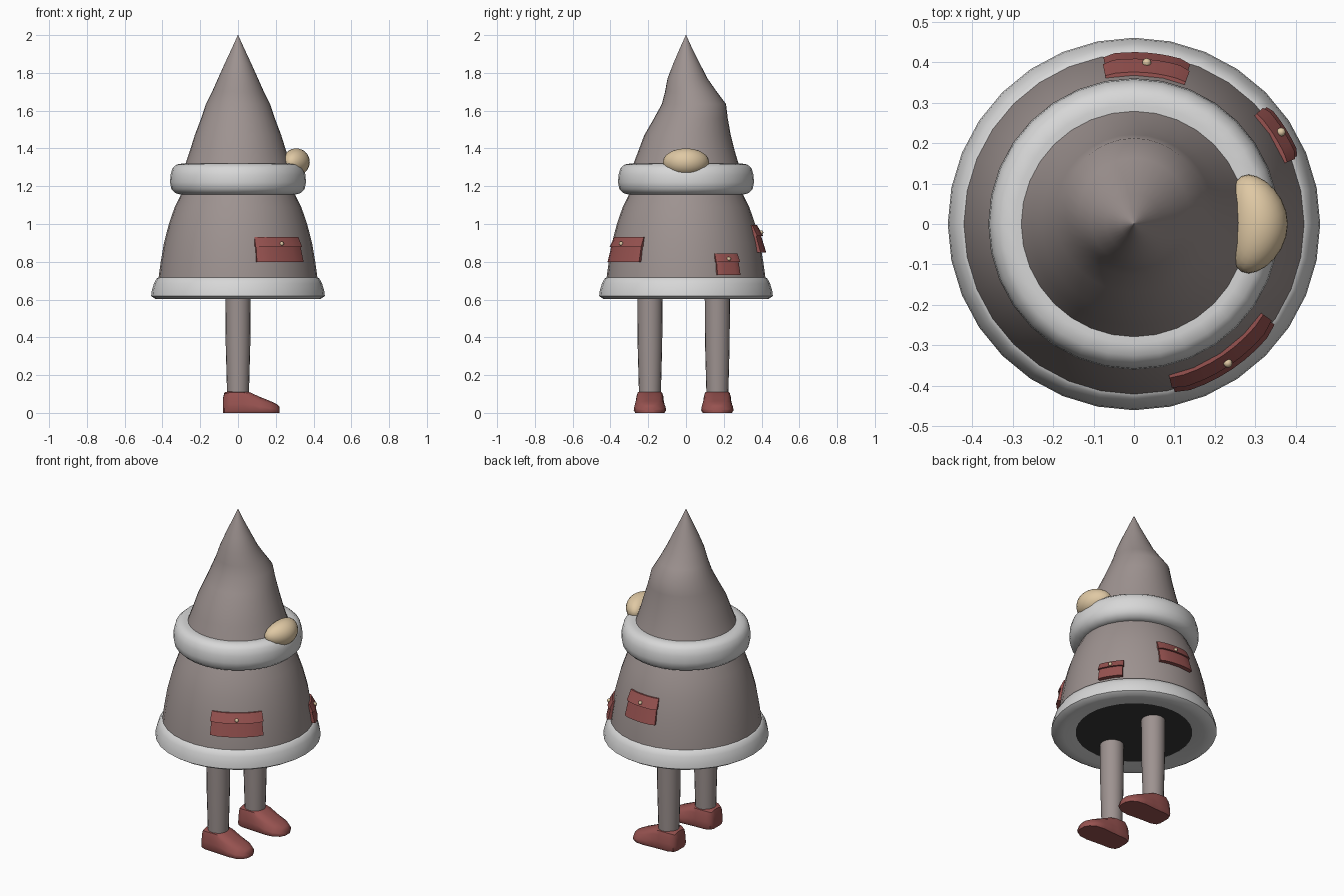
import bpy, bmesh, math
from mathutils import Vector

if "Cube" in bpy.data.objects:
    bpy.data.objects.remove(bpy.data.objects["Cube"])


def material(name, rgb):
    m = bpy.data.materials.new(name)
    m.diffuse_color = (*rgb, 1)
    m.use_nodes = True
    m.node_tree.nodes["Principled BSDF"].inputs["Base Color"].default_value = m.diffuse_color
    return m


CLOTH = material("mauve cloth", (0.34, 0.29, 0.28))
FUR = material("white fur", (0.68, 0.68, 0.68))
RED = material("dull red", (0.31, 0.085, 0.08))
SKIN = material("beige skin", (0.74, 0.58, 0.37))
DARK = material("dark lining", (0.04, 0.04, 0.04))


def finish(name, bm, mat, angle=50):
    bmesh.ops.recalc_face_normals(bm, faces=bm.faces)
    me = bpy.data.meshes.new(name)
    bm.to_mesh(me)
    bm.free()
    me.materials.append(mat)
    ob = bpy.data.objects.new(name, me)
    bpy.context.collection.objects.link(ob)
    bpy.ops.object.select_all(action='DESELECT')
    ob.select_set(True)
    bpy.context.view_layer.objects.active = ob
    bpy.ops.object.shade_smooth_by_angle(angle=math.radians(angle))
    return ob


def loft(bm, rings, close=False, caps=True):
    """Skin a list of closed rings of points."""
    vs = [[bm.verts.new(p) for p in ring] for ring in rings]
    n = len(vs[0])
    pairs = list(zip(vs, vs[1:])) + ([(vs[-1], vs[0])] if close else [])
    for a, b in pairs:
        for i in range(n):
            j = (i + 1) % n
            bm.faces.new((a[i], a[j], b[j], b[i]))
    if caps and not close:
        bm.faces.new(vs[0])
        bm.faces.new(vs[-1])


def circle(r, z, cx=0, cy=0, n=32):
    return [(cx + r * math.cos(2 * math.pi * i / n),
             cy + r * math.sin(2 * math.pi * i / n), z) for i in range(n)]


def lathe(name, profile, mat, close=False, caps=True, n=32, cx=0, angle=50):
    """Profile entries are (radius, z) or (radius, z, y offset)."""
    bm = bmesh.new()
    loft(bm, [circle(p[0], p[1], cx, p[2] if len(p) > 2 else 0, n) for p in profile], close, caps)
    return finish(name, bm, mat, angle)


# Coat, fur hem, dark underside
COAT = [(0.425, 0.66), (0.42, 0.72), (0.409, 0.80), (0.392, 0.90),
        (0.366, 1.00), (0.335, 1.09), (0.30, 1.16), (0.28, 1.20)]
lathe("coat", COAT, CLOTH, caps=False)
lathe("fur_hem", [(0.325, 0.612), (0.39, 0.602), (0.435, 0.602), (0.46, 0.618),
                  (0.457, 0.645), (0.445, 0.685), (0.43, 0.712), (0.415, 0.72),
                  (0.36, 0.71)], FUR, close=True)
lathe("underside", [(0.34, 0.613), (0.34, 0.618)], DARK)

# Fur collar and bent pointed hat
lathe("fur_collar", [(0.26, 1.17), (0.295, 1.153), (0.33, 1.163), (0.353, 1.185),
                     (0.36, 1.22), (0.357, 1.26), (0.347, 1.295), (0.325, 1.315),
                     (0.295, 1.32), (0.26, 1.317)], FUR, close=True)
lathe("hat", [(0.292, 1.28), (0.278, 1.32), (0.254, 1.39, 0.003), (0.229, 1.47, 0.008),
              (0.195, 1.56, 0.026), (0.170, 1.635, 0.042), (0.137, 1.70, 0.026),
              (0.106, 1.77, 0.008), (0.070, 1.85, 0.003), (0.035, 1.925), (0.001, 2.0)],
      CLOTH)

# Nose: ellipsoid with its ends bent back round the hat
bm = bmesh.new()
bmesh.ops.create_uvsphere(bm, u_segments=24, v_segments=16, radius=1)
for v in bm.verts:
    x, y, z = v.co
    v.co = Vector((0.308 + 0.072 * x - 0.025 * y * y, 0.122 * y, 1.328 + 0.072 * z))
finish("nose", bm, SKIN)


# Legs and shoes
def shoe(name, cy):
    # x, half width, height, top width ratio
    stations = [(-0.08, 0.035, 0.075, 0.7), (-0.072, 0.062, 0.108, 0.75),
                (-0.04, 0.076, 0.117, 0.85), (0.02, 0.078, 0.117, 0.82),
                (0.06, 0.081, 0.110, 0.72), (0.12, 0.086, 0.083, 0.6),
                (0.17, 0.080, 0.063, 0.55), (0.205, 0.056, 0.047, 0.5),
                (0.22, 0.024, 0.032, 0.5)]
    bm = bmesh.new()
    rings = []
    for x, w, h, t in stations:
        half = [(0.9 * w, 0.0), (w, 0.014), (0.96 * w, 0.4 * h),
                ((1 + t) / 2 * w, 0.75 * h), (t * w, 0.93 * h), (0.4 * t * w, h)]
        rings.append([(x, cy + y, z) for y, z in half] +
                     [(x, cy - y, z) for y, z in reversed(half)])
    loft(bm, rings)
    finish(name, bm, RED)


for side, cy in (("right", -0.191), ("left", 0.166)):
    lathe(side + "_leg", [(0.058, 0.10, cy), (0.065, 0.36, cy), (0.067, 0.63, cy)],
          CLOTH, n=20)
    shoe(side + "_shoe", cy)


# Pockets: curved slabs that follow the coat, each with a flap and a button
def coat_r(z):
    for (r0, z0), (r1, z1) in zip(COAT, COAT[1:]):
        if z <= z1:
            return r0 + (r1 - r0) * (z - z0) / (z1 - z0)
    return COAT[-1][0]


def slab(name, a0, a1, z0, z1, out_low, out_high, steps=8):
    bm = bmesh.new()
    rings = []
    for i in range(steps + 1):
        a = math.radians(a0 + (a1 - a0) * i / steps)
        edge = 0.75 if i in (0, steps) else 1
        sec = [(coat_r(z0) - 0.01, z0), (coat_r(z0) + out_low * edge, z0),
               (coat_r(z1) + out_high * edge, z1), (coat_r(z1) - 0.01, z1)]
        rings.append([(r * math.cos(a), r * math.sin(a), z) for r, z in sec])
    loft(bm, rings)
    finish(name, bm, RED, 35)


def pocket(name, a0, a1, z0, z1):
    split = z0 + 0.60 * (z1 - z0)
    slab(name, a0 + 0.6, a1 - 0.6, z0, split + 0.01, 0.024, 0.015)
    slab(name + "_flap", a0, a1, split, z1, 0.026, 0.008)
    a, z = math.radians((a0 + a1) / 2), split + 0.018
    r = coat_r(z) + 0.022
    bm = bmesh.new()
    bmesh.ops.create_uvsphere(bm, u_segments=12, v_segments=8, radius=0.011)
    bmesh.ops.translate(bm, verts=bm.verts, vec=(r * math.cos(a), r * math.sin(a), z))
    finish(name + "_button", bm, SKIN)


pocket("wide_pocket", -77, -35, 0.80, 0.93)
pocket("small_pocket", 22, 42, 0.73, 0.843)
pocket("rear_pocket", 70, 101, 0.85, 0.995)
